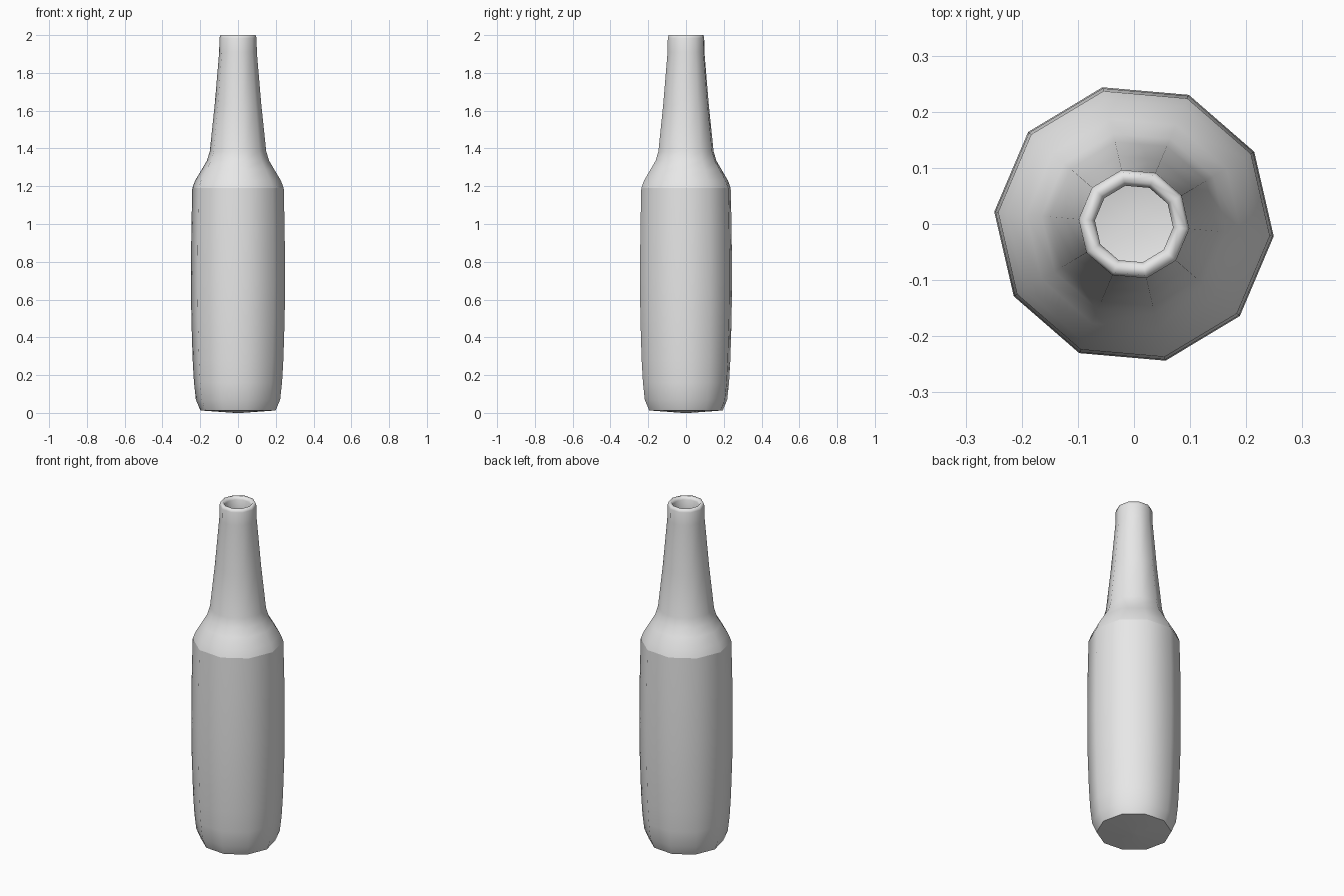
import bpy, bmesh, math

SIDES = 10
TURN = math.radians(-5)      # the corners sit slightly off the x axis
WALL = 0.03

cube = bpy.data.objects.get("Cube")
if cube:
    bpy.data.objects.remove(cube, do_unlink=True)

# Grey glass material
grey = bpy.data.materials.new("pale_grey")
grey.use_nodes = True
colour = (0.8, 0.8, 0.8, 1)
grey.diffuse_color = colour
grey.node_tree.nodes["Principled BSDF"].inputs["Base Color"].default_value = colour

# Profile as (radius, height): base, body, shoulder, neck, lip
base = [(0.02, 0), (0.2, 0.013)]
body = [(0.224, 0.07), (0.234, 0.16), (0.241, 0.28), (0.248, 0.5),
        (0.25, 0.7), (0.248, 0.97), (0.243, 1.19)]
shoulder = [(0.228, 1.23), (0.192, 1.29), (0.165, 1.335), (0.15, 1.385)]
neck = [(0.124, 1.63), (0.1, 1.91)]
lip = [(0.099, 1.985), (0.094, 2), (0.078, 2), (0.07, 1.985)]
outside = base + body + shoulder + neck + lip

# The inner wall follows the outer wall down to an inner floor
inside = [(r - WALL, z) for r, z in reversed(body + shoulder + neck)]
inside += [(0.17, 0.045), (0.02, 0.035)]
profile = outside + inside
sharp_rings = {base[1], body[-1]}

bm = bmesh.new()
rings = []
for r, z in profile:
    angles = [TURN + math.tau * i / SIDES for i in range(SIDES)]
    rings.append([bm.verts.new((r * math.cos(a), r * math.sin(a), z)) for a in angles])

# Skin neighbouring rings, then close the base and the inner floor
for low, high in zip(rings, rings[1:]):
    for i in range(SIDES):
        j = (i + 1) % SIDES
        bm.faces.new((low[i], low[j], high[j], high[i]))
bm.faces.new(rings[0])
bm.faces.new(rings[-1])
bmesh.ops.recalc_face_normals(bm, faces=bm.faces)

# Smooth walls with crisp edges round the base and the shoulder
for face in bm.faces:
    face.smooth = True
for point, ring in zip(profile, rings):
    if point in sharp_rings:
        for i in range(SIDES):
            bm.edges.get((ring[i], ring[(i + 1) % SIDES])).smooth = False

mesh = bpy.data.meshes.new("bottle")
bm.to_mesh(mesh)
bm.free()
mesh.materials.append(grey)
bottle = bpy.data.objects.new("bottle", mesh)
bpy.context.collection.objects.link(bottle)
